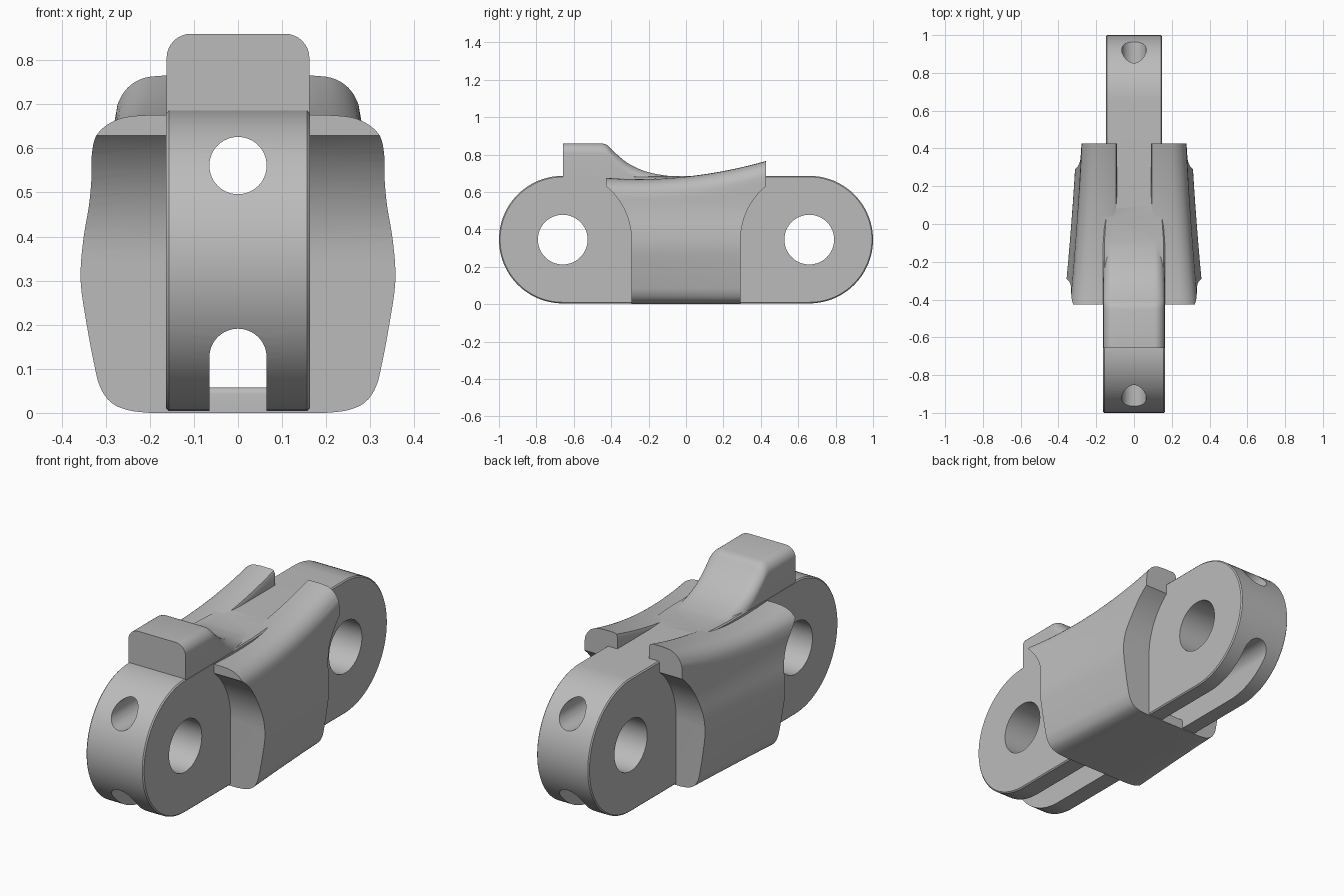
import bpy, bmesh
from math import sin, cos, pi, radians
from mathutils import Vector

if "Cube" in bpy.data.objects:
    bpy.data.objects.remove(bpy.data.objects["Cube"])

grey = bpy.data.materials.new("plain grey")
grey.use_nodes = True
grey.diffuse_color = (0.5, 0.5, 0.5, 1)
grey.node_tree.nodes["Principled BSDF"].inputs["Base Color"].default_value = (0.5, 0.5, 0.5, 1)

PIN_Y, PIN_Z, END_R = 0.659, 0.345, 0.341


def loft(name, rings):
    """Closed solid through a list of equal-length rings."""
    bm = bmesh.new()
    loops = [[bm.verts.new(p) for p in ring] for ring in rings]
    n = len(loops[0])
    for a, b in zip(loops, loops[1:]):
        for i in range(n):
            j = (i + 1) % n
            bm.faces.new((a[i], a[j], b[j], b[i]))
    bm.faces.new(loops[0])
    bm.faces.new(loops[-1][::-1])
    bmesh.ops.recalc_face_normals(bm, faces=bm.faces)
    mesh = bpy.data.meshes.new(name)
    bm.to_mesh(mesh)
    bm.free()
    mesh.materials.append(grey)
    ob = bpy.data.objects.new(name, mesh)
    bpy.context.collection.objects.link(ob)
    return ob


def across(name, yz, half):
    return loft(name, [[(x, y, z) for y, z in yz] for x in (-half, half)])


def along(name, xz, half):
    return loft(name, [[(x, y, z) for x, z in xz] for y in (-half, half)])


def arc(cx, cy, r, start, end, steps):
    angles = [radians(start + (end - start) * i / steps) for i in range(steps + 1)]
    return [(cx + r * cos(a), cy + r * sin(a)) for a in angles]


def spline(points, steps=4):
    """Catmull-Rom curve through the points."""
    p = [Vector(q) for q in [points[0]] + points + [points[-1]]]
    out = []
    for a, b, c, d in zip(p, p[1:], p[2:], p[3:]):
        for i in range(steps):
            t = i / steps
            out.append(0.5 * (2 * b + (c - a) * t + (2 * a - 5 * b + 4 * c - d) * t * t
                              + (3 * b - a - 3 * c + d) * t ** 3))
    return [tuple(q) for q in out + [p[-1]]]


def mirrored(half):
    return half + [(-x, z) for x, z in reversed(half)]


def combine(target, tool, operation):
    mod = target.modifiers.new("combine", 'BOOLEAN')
    mod.operation, mod.solver, mod.object = operation, 'EXACT', tool
    bpy.context.view_layer.objects.active = target
    bpy.ops.object.modifier_apply(modifier=mod.name)
    bpy.data.objects.remove(tool)


# Link body: stadium with chamfered rims, a little slimmer at the back
outline = (arc(PIN_Y, PIN_Z, END_R, -90, 90, 48)
           + arc(-PIN_Y, PIN_Z, END_R, 90, 270, 48))
body = across("link_body", outline, 0.163)
bm = bmesh.new()
bm.from_mesh(body.data)
rims = [e for e in bm.edges if abs(e.verts[0].co.x - e.verts[1].co.x) < 0.01]
bmesh.ops.bevel(bm, geom=rims, offset=0.006, segments=1, affect='EDGES')
for cut in (-0.1, 0.1):
    bmesh.ops.bisect_plane(bm, geom=bm.verts[:] + bm.edges[:] + bm.faces[:],
                           plane_co=(0, cut, 0), plane_no=(0, 1, 0))
for v in bm.verts:
    if v.co.y > 0:
        v.co.x *= 0.91
bm.to_mesh(body.data)
bm.free()

# Side wings: swept saddle section, tapering and rising toward the back
def wing_ring(y):
    taper = 0.925 - 0.215 * y + 0.08 * y * y
    top = 0.682 + 0.105 * y + 0.21 * y * y
    outer = spline([(0.2, 0), (0.25, 0.006), (0.29, 0.024), (0.315, 0.06), (0.328, 0.11),
                    (0.345, 0.2), (0.359, 0.3), (0.353, 0.39), (0.338, 0.47),
                    (0.33, 0.53), (0.326, top - 0.09), (0.314, top - 0.05),
                    (0.288, top - 0.022), (0.25, top - 0.005), (0.2, top)])
    half = [(x * taper, z) for x, z in outer]
    half += [(0.108, top), (0.096, top - 0.005), (0.09, top - 0.018), (0.09, 0.6)]
    return [(x, y, z) for x, z in mirrored(half)]


wings = loft("wings", [wing_ring(-0.427 + 0.854 * i / 20) for i in range(21)])

# Clearance around each rounded end, concentric with the pin holes
for side in (-1, 1):
    sweep = arc(-PIN_Y, PIN_Z, 0.367, 0, 90, 24) + [(-1.2, 0.712), (-1.2, -0.1), (-0.292, -0.1)]
    combine(wings, across("clearance", [(-side * y, z) for y, z in sweep], 0.6), 'DIFFERENCE')

# Tooth: tall block at the front flowing down into the body top
def tooth_ring(y, top):
    half = [(0.162, 0.6)] + arc(0.107, top - 0.055, 0.055, 0, 90, 8)
    return [(x, y, z) for x, z in mirrored(half)]


slope = spline([(-0.45, 0.86), (-0.42, 0.849), (-0.38, 0.81), (-0.31, 0.753),
                (-0.22, 0.711), (-0.12, 0.689), (-0.02, 0.681)])
tooth = loft("tooth", [tooth_ring(y, z) for y, z in [(-0.657, 0.86)] + slope])

combine(body, tooth, 'UNION')
combine(body, wings, 'UNION')

# Pin holes, lengthwise bore and open underside channel
for side in (-1, 1):
    combine(body, across("pin_hole", arc(side * PIN_Y, PIN_Z, 0.133, 0, 352.5, 47), 0.6),
            'DIFFERENCE')
combine(body, along("bore", arc(0, 0.561, 0.065, 0, 352.5, 47), 1.2), 'DIFFERENCE')
channel = [(0.065, -0.1)] + arc(0, 0.126, 0.065, 0, 180, 24) + [(-0.065, -0.1)]
combine(body, along("channel", channel, 1.2), 'DIFFERENCE')

# Plate closing the middle of the channel, with rounded upper ends
plate = [(-0.292, 0)] + [(0.292, 0)] + arc(0.277, 0.043, 0.015, 0, 90, 5) \
    + arc(-0.277, 0.043, 0.015, 90, 180, 5)
floor = across("channel_floor", plate, 0.0655)

for ob in (body, floor):
    bpy.ops.object.select_all(action='DESELECT')
    ob.select_set(True)
    bpy.context.view_layer.objects.active = ob
    bpy.ops.object.shade_smooth_by_angle(angle=radians(32))
